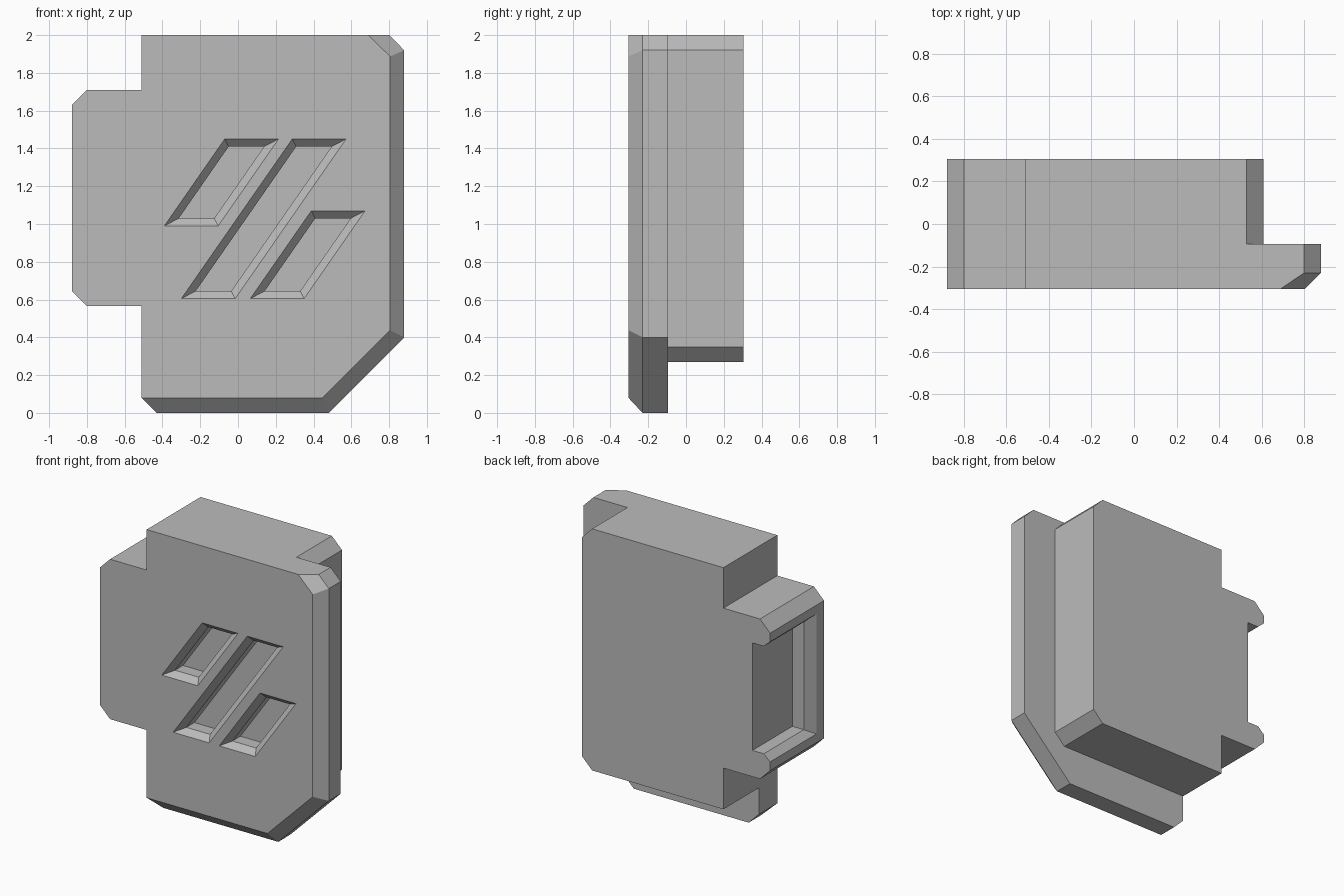
import bpy, bmesh, math

cube = bpy.data.objects.get("Cube")
if cube:
    bpy.data.objects.remove(cube, do_unlink=True)

FRONT, BACK = -0.305, 0.305

grey = bpy.data.materials.new("plain_grey")
grey.use_nodes = True
grey.diffuse_color = (0.5, 0.5, 0.5, 1)
grey.node_tree.nodes["Principled BSDF"].inputs["Base Color"].default_value = (0.5, 0.5, 0.5, 1)


def loft(name, sections):
    """Solid skinned through matching closed sections, capped at both ends."""
    bm = bmesh.new()
    rings = [[bm.verts.new(p) for p in s] for s in sections]
    bm.faces.new(rings[0])
    bm.faces.new(rings[-1])
    n = len(rings[0])
    for a, b in zip(rings, rings[1:]):
        for i in range(n):
            j = (i + 1) % n
            bm.faces.new((a[i], a[j], b[j], b[i]))
    bmesh.ops.remove_doubles(bm, verts=bm.verts, dist=1e-5)
    bmesh.ops.recalc_face_normals(bm, faces=bm.faces)
    mesh = bpy.data.meshes.new(name)
    bm.to_mesh(mesh)
    bm.free()
    mesh.materials.append(grey)
    obj = bpy.data.objects.new(name, mesh)
    bpy.context.collection.objects.link(obj)
    return obj


def at_y(y, profile):
    return [(x, y, z) for x, z in profile]


def combine(target, tool, operation):
    """Apply a boolean and discard the tool."""
    mod = target.modifiers.new("bool", 'BOOLEAN')
    mod.operation, mod.solver, mod.object = operation, 'EXACT', tool
    graph = bpy.context.evaluated_depsgraph_get()
    mesh = bpy.data.meshes.new_from_object(target.evaluated_get(graph))
    target.modifiers.clear()
    target.data = mesh
    bpy.data.objects.remove(tool, do_unlink=True)


# Front plate, bevelled along its right and bottom front edges
outer = [(-0.51, 2), (0.80, 2), (0.88, 1.92), (0.88, 0.40), (0.48, 0), (-0.43, 0), (-0.51, 0.08)]
inset = [(-0.51, 2), (0.69, 2), (0.805, 1.887), (0.805, 0.438), (0.447, 0.08), (-0.51, 0.08), (-0.51, 0.08)]
housing = loft("housing", [at_y(FRONT, inset), at_y(-0.23, outer), at_y(-0.095, outer)])

# Narrower rear body
rear = [(-0.51, 2), (0.53, 2), (0.61, 1.92), (0.61, 0.35), (0.53, 0.27), (-0.51, 0.27)]
combine(housing, loft("rear_body", [at_y(-0.16, rear), at_y(BACK, rear)]), 'UNION')

# Side tab
tab = [(-0.3, 1.71), (-0.80, 1.71), (-0.88, 1.63), (-0.88, 0.645), (-0.80, 0.565), (-0.3, 0.565)]
combine(housing, loft("side_tab", [at_y(FRONT, tab), at_y(BACK, tab)]), 'UNION')

# Socket in the tab end, flared at the mouth and open to the back
MID = 1.138


def socket_ring(x, y, half):
    return [(x, y, MID - half), (x, 0.5, MID - half), (x, 0.5, MID + half), (x, y, MID + half)]


socket = loft("socket_cutter", [socket_ring(-1, -0.22, 0.43), socket_ring(-0.88, -0.22, 0.43),
                                socket_ring(-0.83, -0.147, 0.385), socket_ring(-0.74, -0.147, 0.385)])
combine(housing, socket, 'DIFFERENCE')

# Three slanted grooves with bevelled rims
LEAN, WIDTH, RIM = 0.695, 0.285, 0.04


def slant(left, low, high, margin):
    side = margin * math.hypot(1, LEAN)
    pts = []
    for z, dx in ((low + margin, side), (low + margin, WIDTH - side),
                  (high - margin, WIDTH - side), (high - margin, side)):
        pts.append((left + (z - low) * LEAN + dx, z))
    return pts


for left, low, high in ((-0.39, 0.99, 1.45), (-0.30, 0.605, 1.45), (0.065, 0.605, 1.07)):
    rim, floor = slant(left, low, high, 0), slant(left, low, high, RIM)
    groove = loft("groove_cutter", [at_y(FRONT - 0.1, rim), at_y(FRONT, rim),
                                    at_y(FRONT + RIM, floor), at_y(FRONT + 0.13, floor)])
    combine(housing, groove, 'DIFFERENCE')

# Merge coplanar faces and keep everything flat shaded
bm = bmesh.new()
bm.from_mesh(housing.data)
bmesh.ops.remove_doubles(bm, verts=bm.verts, dist=1e-4)
bmesh.ops.dissolve_limit(bm, angle_limit=0.01, verts=bm.verts, edges=bm.edges)
for f in bm.faces:
    f.smooth = False
bm.to_mesh(housing.data)
bm.free()
